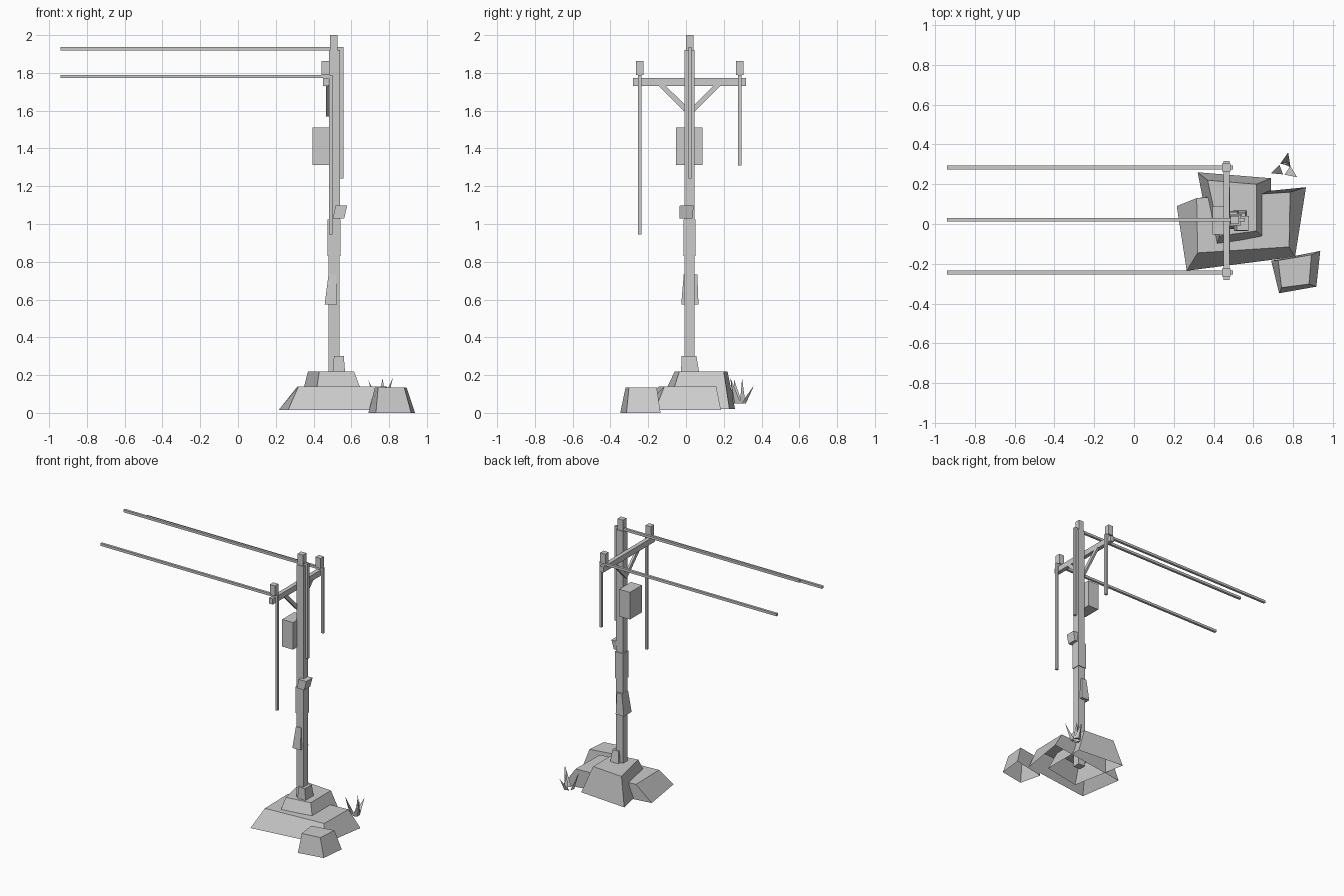
import bpy, bmesh
from mathutils import Vector

if "Cube" in bpy.data.objects:
    bpy.data.objects.remove(bpy.data.objects["Cube"])


def mesh_object(name, verts, faces):
    me = bpy.data.meshes.new(name)
    bm = bmesh.new()
    vs = [bm.verts.new(v) for v in verts]
    for f in faces:
        bm.faces.new([vs[i] for i in f])
    bmesh.ops.recalc_face_normals(bm, faces=bm.faces)
    bm.to_mesh(me)
    bm.free()
    ob = bpy.data.objects.new(name, me)
    bpy.context.collection.objects.link(ob)
    return ob


def frustum(name, low, high, z0, z1, closed=True):
    """Four-sided block between two (x, y) outlines, optionally open below."""
    verts = [(x, y, z0) for x, y in low] + [(x, y, z1) for x, y in high]
    faces = [(i, (i + 1) % 4, (i + 1) % 4 + 4, i + 4) for i in range(4)]
    faces.append((4, 5, 6, 7))
    if closed:
        faces.append((3, 2, 1, 0))
    ob = mesh_object(name, verts, faces)
    if not closed and ob.data.polygons[4].normal.z < 0:
        ob.data.flip_normals()
    return ob


def rect(x0, x1, y0, y1):
    return [(x0, y0), (x1, y0), (x1, y1), (x0, y1)]


def box(name, x0, x1, y0, y1, z0, z1):
    return frustum(name, rect(x0, x1, y0, y1), rect(x0, x1, y0, y1), z0, z1)


PY = 0.019  # pole centre line in y

# Pole in three lengths with a thicker splice
box("pole_lower", 0.48, 0.538, PY - 0.027, PY + 0.027, 0.05, 0.83)
box("pole_splice", 0.475, 0.543, PY - 0.032, PY + 0.032, 0.83, 1.025)
box("pole_upper", 0.482, 0.539, PY - 0.026, PY + 0.026, 1.025, 1.92)
box("top_insulator", 0.486, 0.528, PY - 0.02, PY + 0.02, 1.92, 2.0)

# Cross arm, braces and transformer box
box("cross_arm", 0.449, 0.479, -0.281, 0.318, 1.73, 1.772)
for side, label in ((-1, "front"), (1, "back")):
    pts = [(0.168, 1.735), (0.13, 1.735), (0.0, 1.607), (0.0, 1.569)]
    verts = [(x, PY + side * d, z) for x in (0.467, 0.483) for d, z in pts]
    mesh_object("brace_" + label, verts,
                [(0, 1, 2, 3), (7, 6, 5, 4), (0, 1, 5, 4),
                 (1, 2, 6, 5), (2, 3, 7, 6), (3, 0, 4, 7)])
box("transformer_box", 0.395, 0.483, -0.052, 0.087, 1.313, 1.512)

# Arm insulators, wires and broken hanging cables
W = 0.009
wires = [("front", -0.244, 1.781, 0.49, 0.945),
         ("middle", PY + 0.002, 1.927, 0.549, 1.24),
         ("back", 0.284, 1.781, 0.49, 1.31)]
for label, y, z, x, bottom in wires:
    box("wire_" + label, -0.94, x + W, y - W, y + W, z - W, z + W)
    box("hanging_cable_" + label, x - W, x + W, y - W, y + W, bottom, z)
    if label != "middle":
        box("insulator_" + label, 0.443, 0.485, y - 0.02, y + 0.02, 1.788, 1.862)

# Wedges fixed around the pole
frustum("upper_wedge", rect(0.502, 0.562, -0.035, 0.035),
        rect(0.517, 0.578, -0.033, 0.04), 1.03, 1.097)
frustum("middle_wedge", rect(0.459, 0.525, -0.025, 0.066),
        rect(0.479, 0.52, -0.012, 0.06), 0.575, 0.732)
frustum("foot_wedge", rect(0.5, 0.568, -0.027, 0.072),
        rect(0.508, 0.56, -0.023, 0.055), 0.20, 0.302)

# Rocks, hollow underneath
frustum("upper_rock",
        [(0.40, -0.155), (0.69, -0.10), (0.69, 0.23), (0.32, 0.26)],
        [(0.43, -0.06), (0.615, -0.035), (0.615, 0.20), (0.37, 0.22)],
        0.02, 0.218, False)
frustum("wide_rock",
        [(0.265, -0.235), (0.81, -0.165), (0.865, 0.185), (0.215, 0.09)],
        [(0.32, -0.145), (0.78, -0.115), (0.785, 0.16), (0.315, 0.13)],
        0.015, 0.14, False)
frustum("small_rock",
        [(0.73, -0.348), (0.917, -0.315), (0.937, -0.135), (0.69, -0.185)],
        [(0.742, -0.32), (0.88, -0.302), (0.892, -0.155), (0.725, -0.183)],
        0.0, 0.135, False)

# Grass blades: leaning three-sided spikes
root = Vector((0.757, 0.28, 0.05))
tips = [(0.69, 0.255, 0.175), (0.82, 0.235, 0.186),
        (0.775, 0.36, 0.145), (0.765, 0.297, 0.184)]
for i, tip in enumerate(tips):
    t = Vector(tip)
    out = Vector((t.x - root.x, t.y - root.y, 0)).normalized()
    across = Vector((-out.y, out.x, 0))
    c = root + out * 0.018
    base = [c - across * 0.026, c + out * 0.02, c + across * 0.026]
    mesh_object("grass_blade_%d" % (i + 1), base + [t],
                [(0, 1, 3), (1, 2, 3), (2, 0, 3), (2, 1, 0)])
